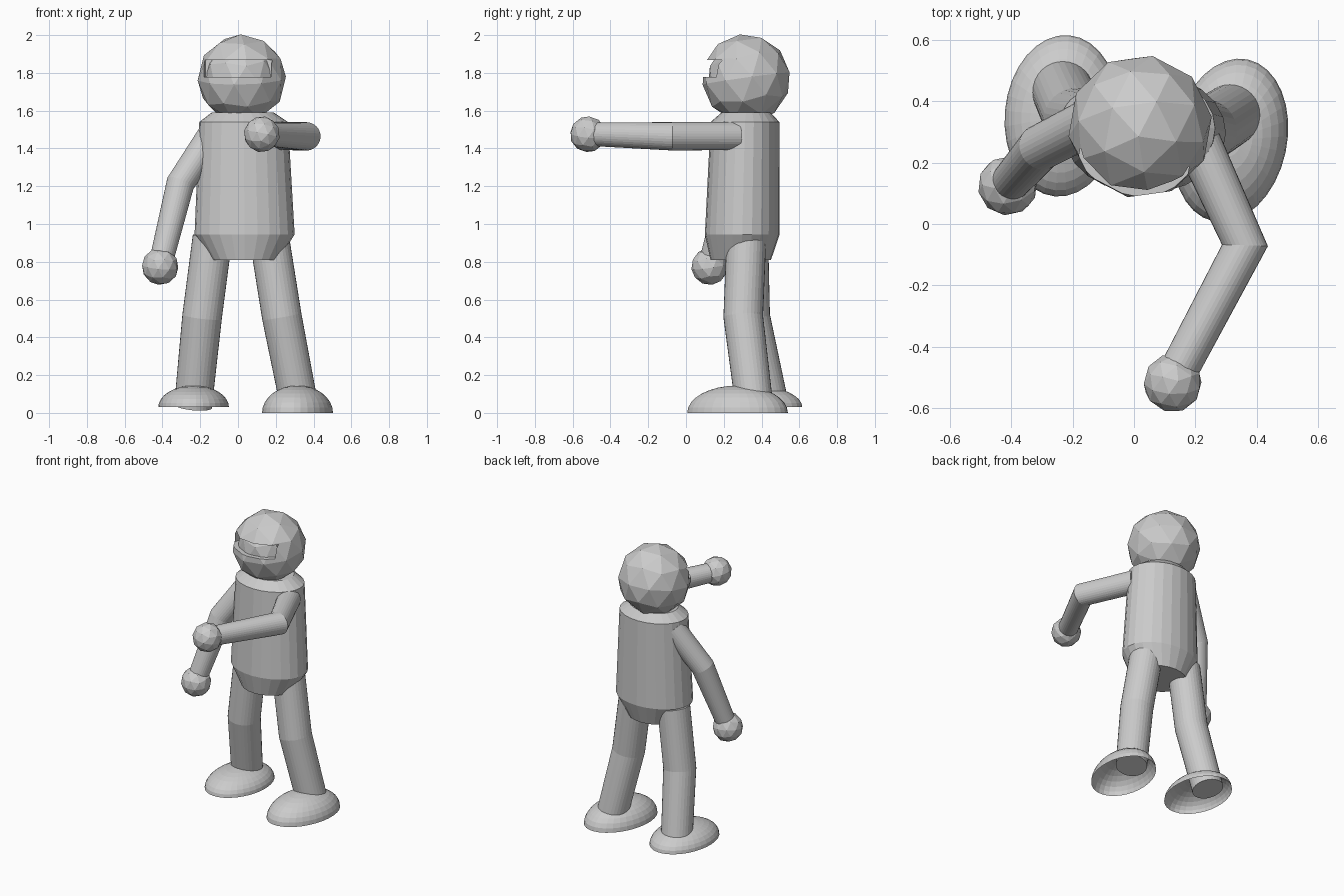
import bpy, bmesh, math
from mathutils import Vector, Matrix

if "Cube" in bpy.data.objects:
    bpy.data.objects.remove(bpy.data.objects["Cube"])

def finish(bm, name):
    bmesh.ops.recalc_face_normals(bm, faces=bm.faces)
    me = bpy.data.meshes.new(name)
    bm.to_mesh(me)
    bm.free()
    ob = bpy.data.objects.new(name, me)
    bpy.context.collection.objects.link(ob)
    return ob

def skin(bm, rings):
    n = len(rings[0])
    for a, b in zip(rings, rings[1:]):
        for i in range(n):
            j = (i + 1) % n
            bm.faces.new((a[i], a[j], b[j], b[i]))
    bm.faces.new(rings[0])
    bm.faces.new(rings[-1])

def limb(name, pts, radii, sides=32):
    """Bent tube through the joints, one ring per joint."""
    pts = [Vector(p) for p in pts]
    bm = bmesh.new()
    dirs = [(b - a).normalized() for a, b in zip(pts, pts[1:])]
    rings = []
    ref = dirs[0].orthogonal()
    for k, (p, r) in enumerate(zip(pts, radii)):
        d = (dirs[max(k - 1, 0)] + dirs[min(k, len(dirs) - 1)]).normalized()
        u = (ref - d * ref.dot(d)).normalized()
        v = d.cross(u)
        rings.append([bm.verts.new(p + r * (u * math.cos(t) + v * math.sin(t)))
                      for t in (2 * math.pi * i / sides for i in range(sides))])
        ref = u
    skin(bm, rings)
    return finish(bm, name)

def ball(name, loc, r, rot=(0, 0, 0)):
    bm = bmesh.new()
    bmesh.ops.create_icosphere(bm, subdivisions=2, radius=r)
    ob = finish(bm, name)
    ob.location = loc
    ob.rotation_euler = [math.radians(a) for a in rot]
    return ob

def foot(name, loc, size, turn):
    """Hollow half ellipsoid, open underneath."""
    bm = bmesh.new()
    bmesh.ops.create_uvsphere(bm, u_segments=32, v_segments=16, radius=1)
    bmesh.ops.delete(bm, geom=[v for v in bm.verts if v.co.z < -0.01], context='VERTS')
    bm.transform(Matrix.Rotation(math.radians(turn), 4, 'Z') @ Matrix.Diagonal((*size, 1)))
    ob = finish(bm, name)
    ob.location = loc
    return ob

# torso: stacked elliptical rings (z, centre x, centre y, half width, half depth)
bm = bmesh.new()
profile = [(0.81, 0.035, 0.29, 0.18, 0.16), (0.945, 0.035, 0.298, 0.265, 0.198),
           (1.54, 0.03, 0.312, 0.235, 0.182), (1.59, 0.025, 0.318, 0.165, 0.13)]
N = 24
skin(bm, [[bm.verts.new((cx + a * math.cos(2 * math.pi * i / N),
                         cy + b * math.sin(2 * math.pi * i / N), z)) for i in range(N)]
          for z, cx, cy, a, b in profile])
finish(bm, "torso")

# head with a visor slot cut in the front, and the recessed face behind it
centre = Vector((0.02, 0.318, 1.77))
head = ball("head", centre, 0.236, (8, 0, -10))
ball("face", centre, 0.204, (8, 0, -10))
bm = bmesh.new()
bmesh.ops.create_cube(bm, size=1)
bm.transform(Matrix.Diagonal((0.36, 0.3, 0.09, 1)))
cutter = finish(bm, "visor_cutter")
turn = math.radians(-10)
cutter.location = centre + Matrix.Rotation(turn, 3, 'Z') @ Vector((0, -0.24, 0.053))
cutter.rotation_euler.z = turn
cutter.hide_render = True
cutter.hide_viewport = True
mod = head.modifiers.new("visor", 'BOOLEAN')
mod.operation = 'DIFFERENCE'
mod.solver = 'EXACT'
mod.object = cutter

# arms: one pointing forward, one hanging
limb("forward_arm", [(0.21, 0.265, 1.467), (0.362, -0.07, 1.464), (0.145, -0.48, 1.475)],
     [0.075, 0.075, 0.063])
limb("hanging_arm", [(-0.13, 0.34, 1.48), (-0.305, 0.25, 1.215), (-0.405, 0.135, 0.81)],
     [0.078, 0.075, 0.063])
ball("forward_hand", (0.126, -0.519, 1.475), 0.096, (0, 12, 20))
ball("hanging_hand", (-0.412, 0.125, 0.775), 0.098, (10, 0, 30))

# legs and feet
limb("right_leg", [(0.165, 0.32, 0.93), (0.232, 0.303, 0.51), (0.325, 0.362, 0.035)],
     [0.105, 0.105, 0.1])
limb("left_leg", [(-0.135, 0.33, 0.93), (-0.19, 0.34, 0.51), (-0.238, 0.445, 0.035)],
     [0.105, 0.105, 0.1])
foot("right_foot", (0.315, 0.273, 0.0), (0.184, 0.27, 0.145), -12)
foot("left_foot", (-0.235, 0.353, 0.03), (0.187, 0.264, 0.115), -5)
